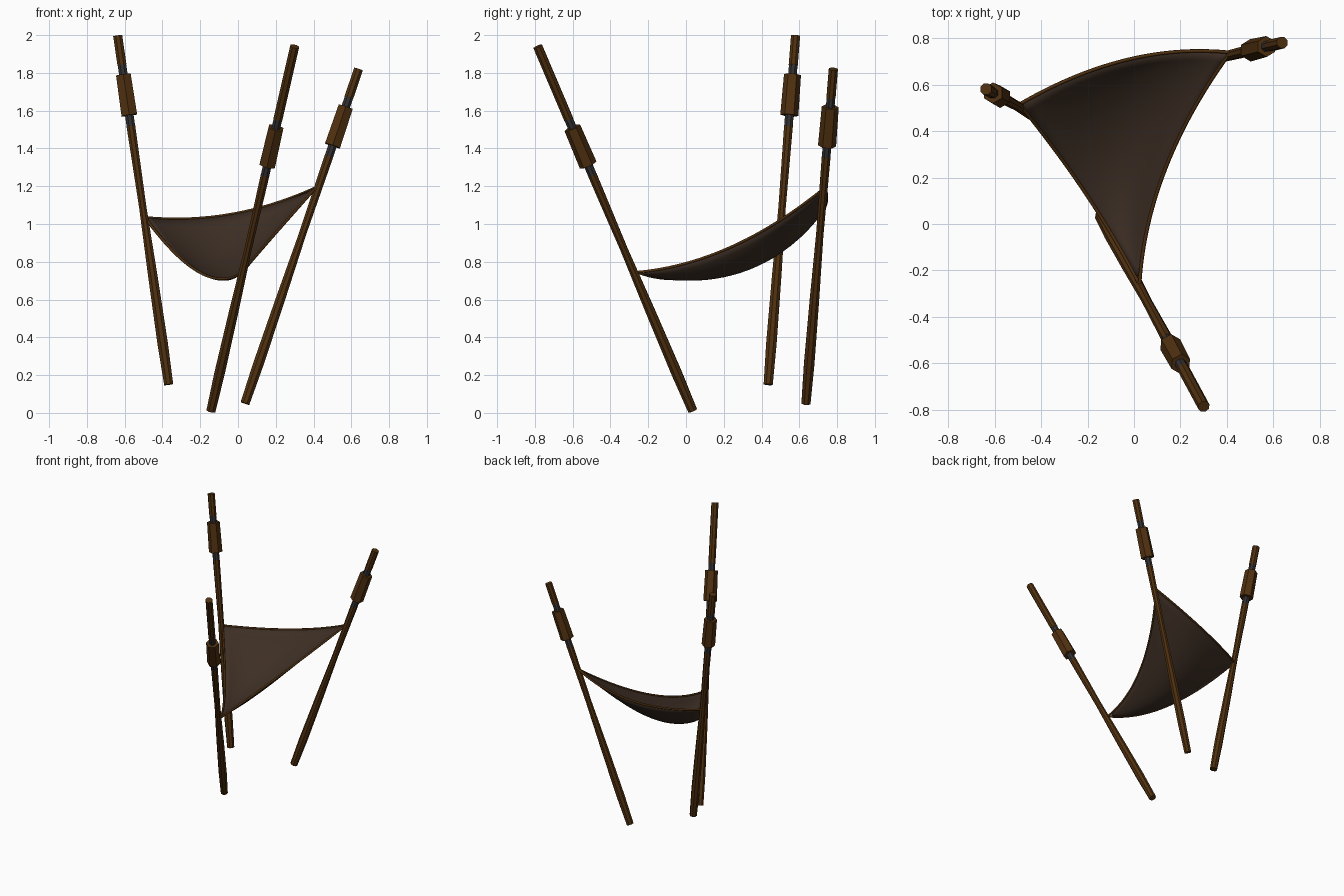
import bpy, bmesh, math
from mathutils import Vector

if "Cube" in bpy.data.objects:
    bpy.data.objects.remove(bpy.data.objects["Cube"])


def material(name, rgb):
    m = bpy.data.materials.new(name)
    m.diffuse_color = (*rgb, 1)
    m.use_nodes = True
    m.node_tree.nodes["Principled BSDF"].inputs["Base Color"].default_value = m.diffuse_color
    return m


WOOD = material("brown wood", (0.080, 0.030, 0.005))
CLOTH = material("dark brown hide", (0.047, 0.028, 0.018))
COLLAR = material("dark grey binding", (0.034, 0.030, 0.031))


def finish(name, bm, mat, smooth=False):
    bmesh.ops.recalc_face_normals(bm, faces=bm.faces)
    me = bpy.data.meshes.new(name)
    bm.to_mesh(me)
    bm.free()
    me.materials.append(mat)
    for p in me.polygons:
        p.use_smooth = smooth
    ob = bpy.data.objects.new(name, me)
    bpy.context.collection.objects.link(ob)
    return ob


def lathe(name, start, axis, profile, sides, mat):
    """Closed faceted shaft; profile = (distance along axis, radius)."""
    bm = bmesh.new()
    u = axis.cross(Vector((0, 1, 0))).normalized()
    v = axis.cross(u)
    rings = []
    for d, r in profile:
        rings.append([bm.verts.new(start + axis * d + (u * math.cos(a) + v * math.sin(a)) * r)
                      for a in (2 * math.pi * (i + 0.5) / sides for i in range(sides))])
    for a, b in zip(rings, rings[1:]):
        for i in range(sides):
            j = (i + 1) % sides
            bm.faces.new((a[i], a[j], b[j], b[i]))
    bm.faces.new(rings[0])
    bm.faces.new(rings[-1])
    return finish(name, bm, mat)


# Three leaning poles, each with a lower shaft, binding, grip and upper shaft
poles = {
    "left": (Vector((-0.367, 0.435, 0.15)), Vector((-0.637, 0.58, 1.997))),
    "front": (Vector((-0.143, 0.035, 0.012)), Vector((0.3, -0.785, 1.94))),
    "right": (Vector((0.037, 0.635, 0.05)), Vector((0.638, 0.78, 1.82))),
}
for side, (foot, tip) in poles.items():
    length = (tip - foot).length
    axis = (tip - foot).normalized()
    lathe(side + "_lower_pole", foot, axis,
          [(0, 0.026), (0.22, 0.030), (0.58, 0.027), (0.95, 0.021), (1.385, 0.025)], 8, WOOD)
    lathe(side + "_binding", foot, axis, [(1.38, 0.0245), (1.725, 0.0245)], 8, COLLAR)
    lathe(side + "_grip", foot, axis, [(1.445, 0.048), (1.663, 0.045)], 6, WOOD)
    lathe(side + "_upper_pole", foot, axis, [(1.715, 0.026), (length, 0.026)], 8, WOOD)

# Hanging hide: curved triangle with three corners and one control per edge
A, B, C = Vector((-0.493, 0.515, 1.035)), Vector((0.024, -0.26, 0.745)), Vector((0.415, 0.738, 1.195))
AB, BC, CA = Vector((-0.175, 0.125, 0.60)), Vector((0.055, 0.245, 0.79)), Vector((-0.03, 0.785, 0.99))


def hide_point(a, b, c):
    p = A * a * a + B * b * b + C * c * c + 2 * (AB * a * b + BC * b * c + CA * c * a)
    return p + Vector((0, 0.025, -0.07)) * (27 * a * b * c) ** 0.85


N = 24
bm = bmesh.new()
grid = {(i, j): bm.verts.new(hide_point(i / N, j / N, (N - i - j) / N))
        for i in range(N + 1) for j in range(N + 1 - i)}
for i in range(N):
    for j in range(N - i):
        # the corner next to the front pole stays open between its two cords
        if j < N - 1:
            bm.faces.new((grid[i, j], grid[i + 1, j], grid[i, j + 1]))
            if i + j < N - 1:
                bm.faces.new((grid[i + 1, j], grid[i + 1, j + 1], grid[i, j + 1]))
bmesh.ops.delete(bm, geom=[v for v in bm.verts if not v.link_faces], context='VERTS')
hide = finish("hanging_hide", bm, CLOTH, True)
solid = hide.modifiers.new("thickness", 'SOLIDIFY')
solid.thickness = 0.006
solid.offset = 0

# Corded hem along the three edges
for name, p, q, r in (("left_hem", A, AB, B), ("right_hem", B, BC, C), ("back_hem", C, CA, A)):
    cu = bpy.data.curves.new(name, 'CURVE')
    cu.dimensions = '3D'
    cu.bevel_depth = 0.0075
    cu.bevel_resolution = 1
    cu.use_fill_caps = True
    sp = cu.splines.new('POLY')
    sp.points.add(N)
    for k in range(N + 1):
        t = k / N
        sp.points[k].co = (*(p * (1 - t) ** 2 + q * 2 * t * (1 - t) + r * t * t), 1)
    cu.materials.append(WOOD)
    bpy.context.collection.objects.link(bpy.data.objects.new(name, cu))
